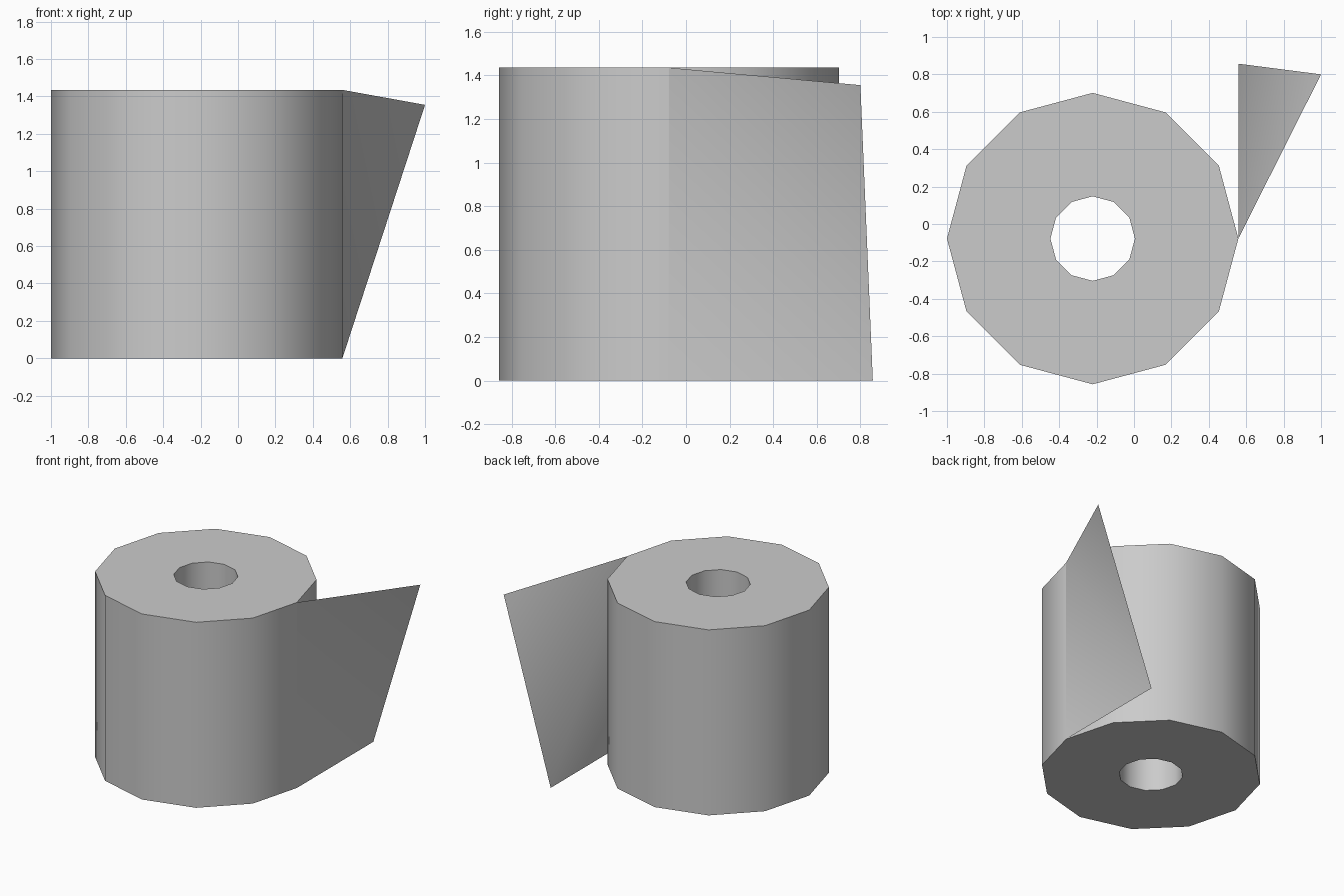
import bpy, bmesh, math
from mathutils import Vector

cube = bpy.data.objects.get("Cube")
if cube:
    bpy.data.objects.remove(cube, do_unlink=True)

SIDES = 12
HEIGHT = 1.435
OUTER, INNER = 0.779, 0.226
CENTRE = Vector((-0.221, -0.078, 0))
GREY = (0.6, 0.6, 0.6, 1)

paper = bpy.data.materials.new("paper_grey")
paper.use_nodes = True
paper.diffuse_color = GREY
paper.node_tree.nodes["Principled BSDF"].inputs["Base Color"].default_value = GREY


def finish(name, bm):
    """Turn a bmesh into a smooth shaded object with crisp rims."""
    mesh = bpy.data.meshes.new(name)
    bm.to_mesh(mesh)
    bm.free()
    mesh.materials.append(paper)
    obj = bpy.data.objects.new(name, mesh)
    bpy.context.collection.objects.link(obj)
    bpy.ops.object.select_all(action="DESELECT")
    obj.select_set(True)
    bpy.context.view_layer.objects.active = obj
    bpy.ops.object.shade_smooth_by_angle(angle=math.radians(40))


# Roll: a rectangular section spun round the upright core
bm = bmesh.new()
section = [bm.verts.new(CENTRE + Vector((r, 0, z)))
           for r, z in ((INNER, 0), (OUTER, 0), (OUTER, HEIGHT), (INNER, HEIGHT))]
edges = [bm.edges.new((section[i], section[(i + 1) % 4])) for i in range(4)]
bmesh.ops.spin(bm, geom=section + edges, cent=CENTRE, axis=(0, 0, 1),
               angle=math.tau, steps=SIDES, use_merge=True)
bmesh.ops.remove_doubles(bm, verts=bm.verts[:], dist=0.001)
bmesh.ops.recalc_face_normals(bm, faces=bm.faces[:])
finish("paper_roll", bm)

# Loose sheet: one layer leaving the side of the roll, its top corner folded outward
bm = bmesh.new()
root = CENTRE + Vector((OUTER, 0, 0))
corners = [root, (root.x, 0.857, 0), (1.0, 0.80, 1.355), root + Vector((0, 0, HEIGHT))]
low_in, low_out, top_out, top_in = [bm.verts.new(c) for c in corners]
bm.faces.new((low_in, low_out, top_in))
bm.faces.new((low_out, top_out, top_in))
finish("loose_sheet", bm)
